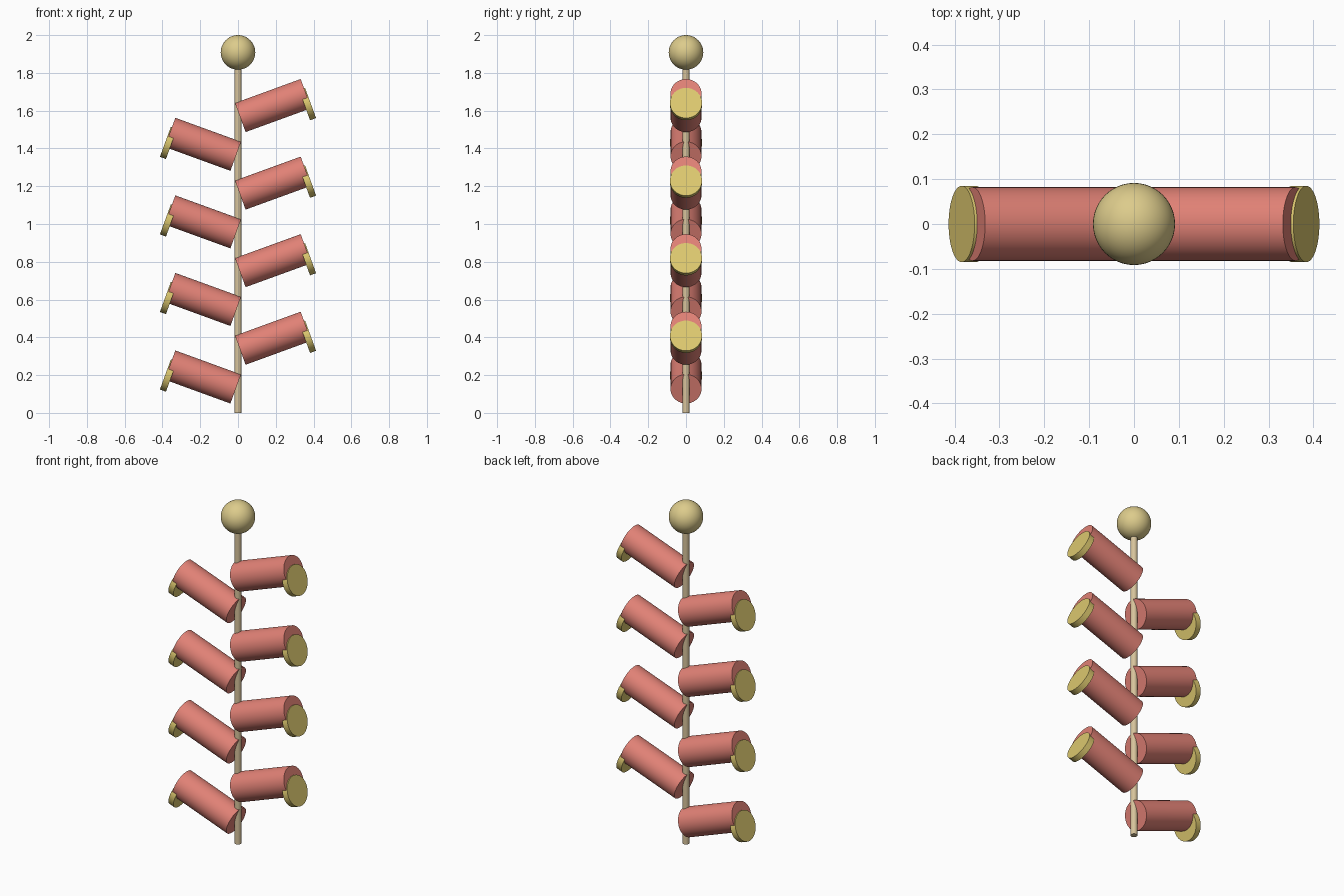
import bpy
import math
from mathutils import Vector

if "Cube" in bpy.data.objects:
    bpy.data.objects.remove(bpy.data.objects["Cube"], do_unlink=True)


def material(name, rgb):
    mat = bpy.data.materials.new(name)
    mat.use_nodes = True
    mat.diffuse_color = (*rgb, 1)
    mat.node_tree.nodes["Principled BSDF"].inputs["Base Color"].default_value = (*rgb, 1)
    return mat


RED = material("coral red", (0.75, 0.22, 0.18))
YELLOW = material("yellow", (0.72, 0.58, 0.16))
SAND = material("sand", (0.72, 0.60, 0.26))
BEIGE = material("beige", (0.68, 0.55, 0.33))


def finish(name, mat):
    obj = bpy.context.object
    obj.name = name
    obj.data.materials.append(mat)
    bpy.ops.object.shade_smooth_by_angle(angle=math.radians(40))


def cylinder(name, mat, radius, length, centre, tilt=0):
    bpy.ops.mesh.primitive_cylinder_add(vertices=48, radius=radius, depth=length,
                                        location=centre, rotation=(0, tilt, 0))
    finish(name, mat)


# Upright stem with a ball on top
STEM_TOP = 1.87
cylinder("stem", BEIGE, 0.0185, STEM_TOP, (0, 0, STEM_TOP / 2))
bpy.ops.mesh.primitive_uv_sphere_add(segments=48, ring_count=24, radius=0.0915,
                                     location=(0, 0, 1.9085))
finish("top_ball", SAND)

# Alternating raised arms, each with a disc set low on its outer end
LENGTH, THICK, DROP, PROUD = 0.37, 0.034, 0.055, 0.006
SLOPE = math.radians(20)
for i in range(8):
    side = 1 if i % 2 else -1
    label = "left" if side > 0 else "right"
    axis = Vector((side * math.cos(SLOPE), 0, math.sin(SLOPE)))
    down = Vector((side * math.sin(SLOPE), 0, -math.cos(SLOPE)))
    centre = Vector((side * 0.186, 0, 0.19 + i * 0.2053))
    tilt = side * (math.pi / 2 - SLOPE)
    cylinder(f"{label}_arm_{i // 2 + 1}", RED, 0.082, LENGTH, centre, tilt)
    disc = centre + axis * (LENGTH / 2 + PROUD - THICK / 2) + down * DROP
    cylinder(f"{label}_disc_{i // 2 + 1}", YELLOW, 0.085, THICK, disc, tilt)
